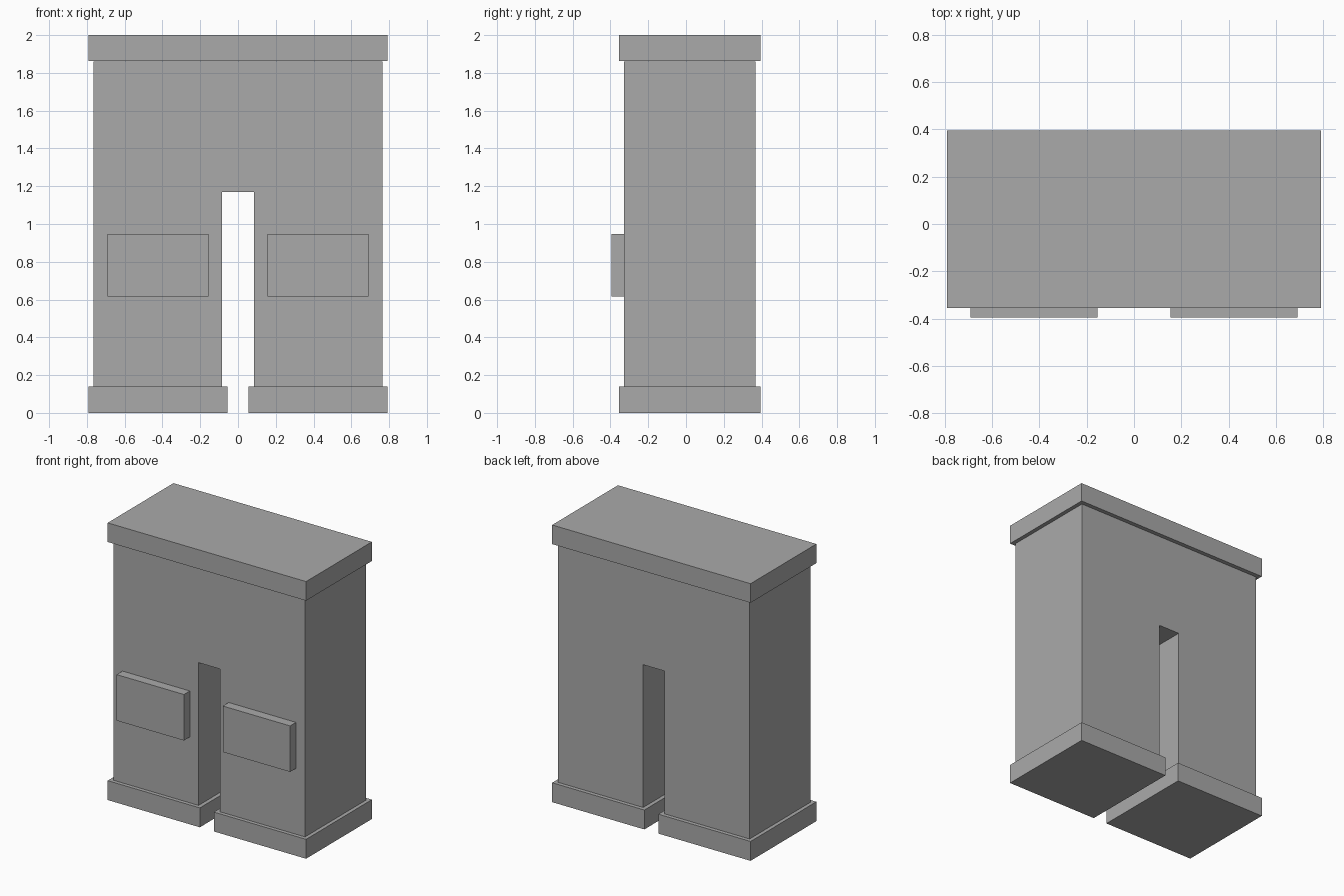
import bpy
import bmesh

if "Cube" in bpy.data.objects:
    bpy.data.objects.remove(bpy.data.objects["Cube"])

grey = bpy.data.materials.new("mid_grey")
grey.diffuse_color = (0.4, 0.4, 0.4, 1.0)
grey.use_nodes = True
grey.node_tree.nodes["Principled BSDF"].inputs["Base Color"].default_value = grey.diffuse_color


def extrude_profile(name, outline, y0, y1):
    """Extrude an x/z outline from y0 to y1 as a flat-faced solid."""
    bm = bmesh.new()
    face = bm.faces.new([bm.verts.new((x, y0, z)) for x, z in outline])
    result = bmesh.ops.extrude_face_region(bm, geom=[face])
    for v in result["geom"]:
        if isinstance(v, bmesh.types.BMVert):
            v.co.y = y1
    bmesh.ops.recalc_face_normals(bm, faces=bm.faces)
    mesh = bpy.data.meshes.new(name)
    bm.to_mesh(mesh)
    bm.free()
    mesh.materials.append(grey)
    obj = bpy.data.objects.new(name, mesh)
    bpy.context.collection.objects.link(obj)
    return obj


def box(name, x0, x1, y0, y1, z0, z1):
    return extrude_profile(name, [(x0, z0), (x1, z0), (x1, z1), (x0, z1)], y0, y1)


# Trouser body: one block with a tall slot between the legs
half = [(0.085, 1.17), (0.085, 0.14), (0.765, 0.14), (0.765, 1.86)]
outline = half + [(-x, z) for x, z in reversed(half)]
extrude_profile("trouser_body", outline, -0.328, 0.367)

# Waistband
box("waistband", -0.792, 0.792, -0.355, 0.395, 1.862, 2.0)

# Hem and front pocket on each leg
for side, s in (("left", -1), ("right", 1)):
    hem_x = sorted((s * 0.056, s * 0.792))
    box(side + "_hem", *hem_x, -0.355, 0.395, 0.0, 0.14)
    pocket_x = sorted((s * 0.155, s * 0.692))
    box(side + "_pocket", *pocket_x, -0.395, -0.328, 0.615, 0.947)
